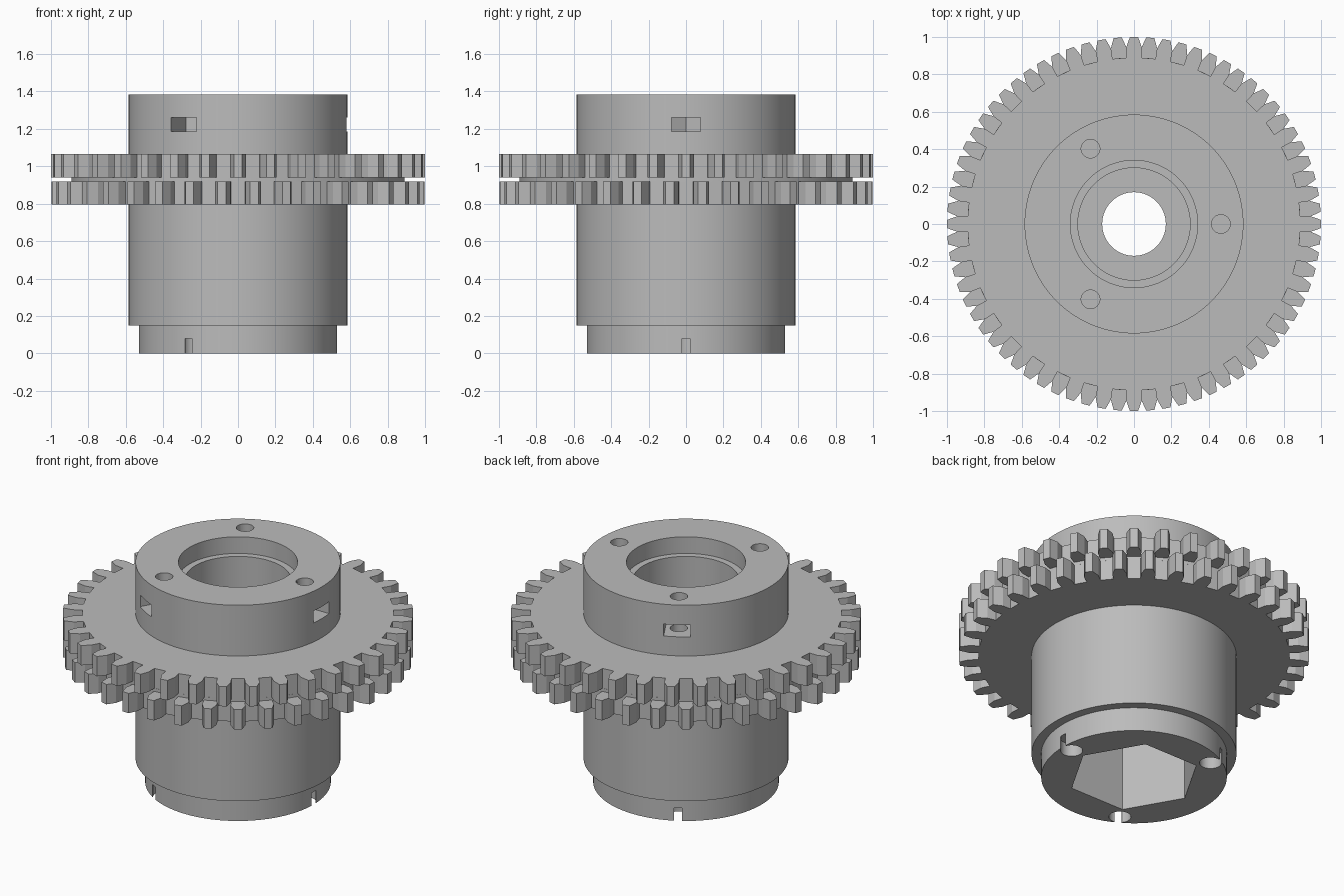
import bpy
import bmesh
from math import cos, sin, pi, radians

if "Cube" in bpy.data.objects:
    bpy.data.objects.remove(bpy.data.objects["Cube"], do_unlink=True)

# Single grey material
grey = bpy.data.materials.new("plain grey")
grey.use_nodes = True
COLOUR = (0.5, 0.5, 0.5, 1)
grey.diffuse_color = COLOUR
for node in grey.node_tree.nodes:
    if node.type == 'BSDF_PRINCIPLED':
        node.inputs["Base Color"].default_value = COLOUR


def finish(name, bm):
    bmesh.ops.recalc_face_normals(bm, faces=bm.faces)
    mesh = bpy.data.meshes.new(name)
    bm.to_mesh(mesh)
    bm.free()
    mesh.materials.append(grey)
    obj = bpy.data.objects.new(name, mesh)
    bpy.context.collection.objects.link(obj)
    return obj


def revolve(name, sections):
    """Closed ring through (angle, [(radius, z), ...]) cross-sections."""
    bm = bmesh.new()
    rings = [[bm.verts.new((r * cos(a), r * sin(a), z)) for r, z in profile]
             for a, profile in sections]
    for i, ring in enumerate(rings):
        last = rings[i - 1]
        for j in range(len(ring)):
            bm.faces.new((last[j - 1], ring[j - 1], ring[j], last[j]))
    return finish(name, bm)


def prism(name, points, z0, z1, turn=0.0):
    """Upright prism over a plan outline, turned about the z axis."""
    bm = bmesh.new()
    c, s = cos(turn), sin(turn)
    low, high = [[bm.verts.new((x * c - y * s, x * s + y * c, z)) for x, y in points]
                 for z in (z0, z1)]
    bm.faces.new(low)
    bm.faces.new(high)
    for i in range(len(points)):
        bm.faces.new((low[i - 1], low[i], high[i], high[i - 1]))
    return finish(name, bm)


def ngon(radius, sides, x=0.0):
    return [(x + radius * cos(2 * pi * i / sides), radius * sin(2 * pi * i / sides))
            for i in range(sides)]


def cut(target, cutter):
    mod = target.modifiers.new("cut", 'BOOLEAN')
    mod.operation = 'DIFFERENCE'
    mod.solver = 'EXACT'
    mod.object = cutter
    cutter.hide_render = True
    bpy.context.view_layer.objects.active = target
    bpy.ops.object.modifier_apply(modifier=mod.name)
    bpy.data.objects.remove(cutter, do_unlink=True)


# Hub with lower collar, stepped upper bore and narrow through bore
HUB = [(0.17, 0), (0.53, 0), (0.53, 0.15), (0.585, 0.15), (0.585, 1.385),
       (0.34, 1.385), (0.34, 1.28), (0.30, 1.28), (0.30, 0.8), (0.17, 0.8)]
SEGMENTS = 120
hub = revolve("hub", [(2 * pi * i / SEGMENTS, HUB) for i in range(SEGMENTS)])

# Hexagonal socket in the underside
cut(hub, prism("socket_cutter", ngon(0.378, 6), -0.1, 0.6))

# Three bolt stations: bolt hole, nut pocket, lower recess and side slot
BOLT = 0.465
POCKET = [(0.376, 0), (0.42, -0.0775), (0.7, -0.0775), (0.7, 0.0775), (0.42, 0.0775)]
SLOT = [(BOLT, -0.022), (0.57, -0.022), (0.57, 0.022), (BOLT, 0.022)]
for k in range(3):
    turn = radians(120 * k)
    cut(hub, prism("bolt_hole_cutter", ngon(0.05, 32, BOLT), 0.12, 1.5, turn))
    cut(hub, prism("nut_pocket_cutter", POCKET, 1.185, 1.26, turn))
    cut(hub, prism("recess_cutter", ngon(0.063, 32, BOLT), -0.1, 0.081, turn))
    cut(hub, prism("slot_cutter", SLOT, -0.1, 0.08, turn))

bpy.ops.object.select_all(action='DESELECT')
hub.select_set(True)
bpy.context.view_layer.objects.active = hub
bpy.ops.object.shade_smooth_by_angle(angle=radians(30))

# Two toothed rings, staggered by half a tooth
TEETH = 36
INNER = 0.55
FLANK = [(0.89, -0.045), (0.945, -0.0444), (1.0, -0.022)]
TOOTH = FLANK + [(r, -a) for r, a in reversed(FLANK)]


def gear(name, z0, z1, shift):
    sections = []
    for t in range(TEETH):
        centre = (t + shift) * 2 * pi / TEETH
        for r, a in TOOTH:
            sections.append((centre + a, [(INNER, z0), (r, z0), (r, z1), (INNER, z1)]))
    return revolve(name, sections)


gear("lower_gear", 0.795, 0.92, 0.5)
gear("upper_gear", 0.94, 1.065, 0)

# Thin spacer between the gears
SPACER = [(INNER, 0.92), (0.89, 0.92), (0.89, 0.94), (INNER, 0.94)]
spacer = revolve("gear_spacer", [(2 * pi * i / SEGMENTS, SPACER) for i in range(SEGMENTS)])
bpy.ops.object.select_all(action='DESELECT')
spacer.select_set(True)
bpy.context.view_layer.objects.active = spacer
bpy.ops.object.shade_smooth_by_angle(angle=radians(30))
